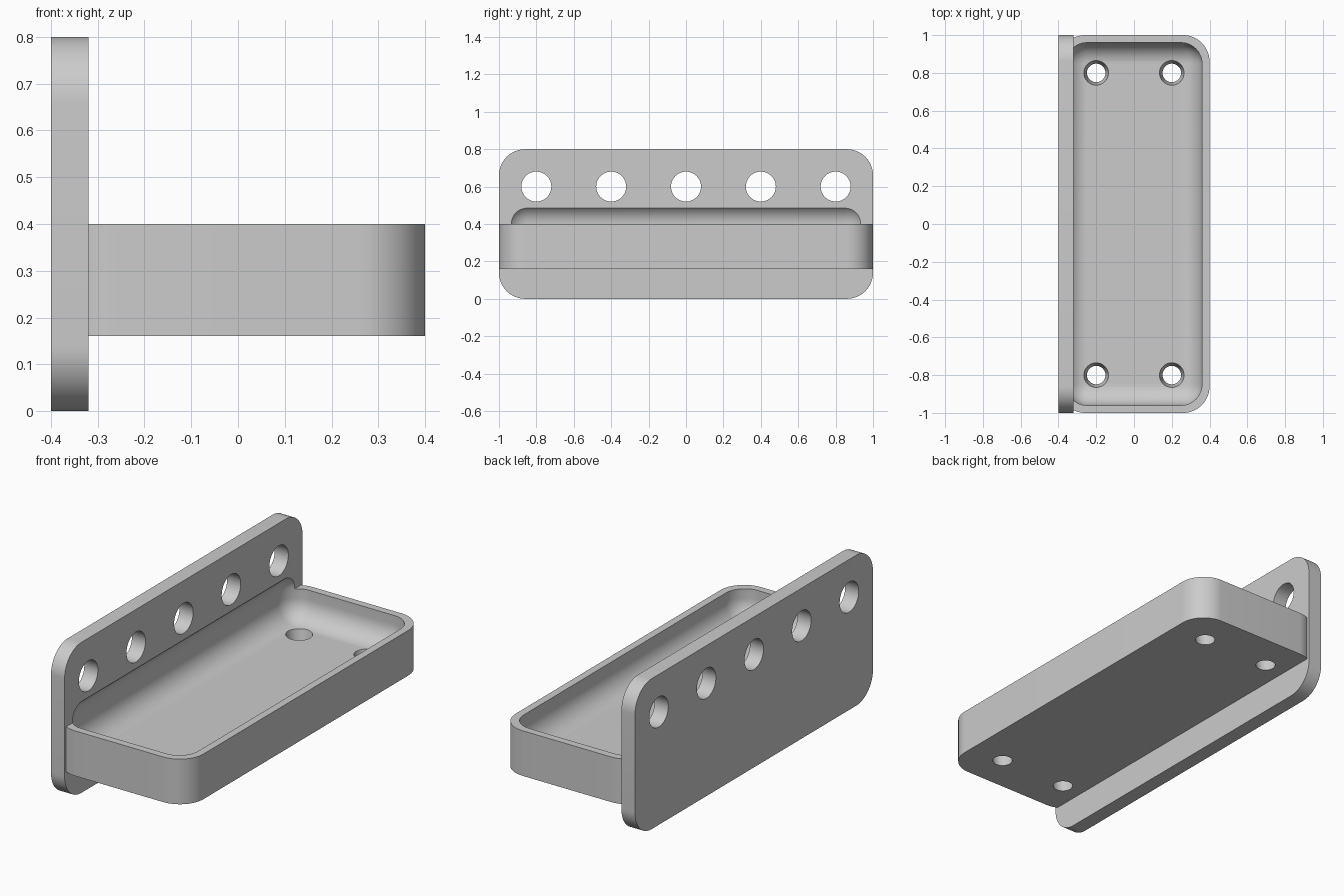
import bpy, bmesh
from math import pi, sin, cos, radians
from mathutils import Matrix, Vector

if "Cube" in bpy.data.objects:
    bpy.data.objects.remove(bpy.data.objects["Cube"], do_unlink=True)

grey = bpy.data.materials.new("plain grey")
grey.use_nodes = True
tone = (0.6, 0.6, 0.6, 1)
grey.diffuse_color = tone
grey.node_tree.nodes["Principled BSDF"].inputs["Base Color"].default_value = tone


def add(name, bm):
    bmesh.ops.recalc_face_normals(bm, faces=bm.faces)
    mesh = bpy.data.meshes.new(name)
    bm.to_mesh(mesh)
    bm.free()
    mesh.materials.append(grey)
    ob = bpy.data.objects.new(name, mesh)
    bpy.context.collection.objects.link(ob)
    return ob


def rounded_slab(name, lo, hi, axis, radius, steps=16):
    """Rounded rectangle extruded along the given axis."""
    u, v = [i for i in range(3) if i != axis]
    bm = bmesh.new()
    ring = []
    for quarter, (su, sv) in enumerate([(1, 1), (0, 1), (0, 0), (1, 0)]):
        cu = hi[u] - radius if su else lo[u] + radius
        cv = hi[v] - radius if sv else lo[v] + radius
        for i in range(steps + 1):
            a = (quarter + i / steps) * pi / 2
            p = Vector(lo)
            p[u], p[v] = cu + radius * cos(a), cv + radius * sin(a)
            ring.append(bm.verts.new(p))
    face = bm.faces.new(ring)
    out = bmesh.ops.extrude_face_region(bm, geom=[face])
    move = Vector()
    move[axis] = hi[axis] - lo[axis]
    bmesh.ops.translate(bm, vec=move,
                        verts=[g for g in out["geom"] if isinstance(g, bmesh.types.BMVert)])
    return add(name, bm)


def rounded_box(name, lo, hi, radius):
    bm = bmesh.new()
    bmesh.ops.create_cube(bm, size=1)
    lo, hi = Vector(lo), Vector(hi)
    bmesh.ops.scale(bm, vec=hi - lo, verts=bm.verts)
    bmesh.ops.translate(bm, vec=(lo + hi) / 2, verts=bm.verts)
    bmesh.ops.bevel(bm, geom=bm.edges[:], offset=radius, segments=12,
                    profile=0.5, affect="EDGES")
    return add(name, bm)


def cone(name, centre, r1, r2, depth, turn=Matrix()):
    bm = bmesh.new()
    bmesh.ops.create_cone(bm, cap_ends=True, segments=48, radius1=r1, radius2=r2,
                          depth=depth, matrix=Matrix.Translation(centre) @ turn)
    return add(name, bm)


def boolean(target, other, operation):
    mod = target.modifiers.new("boolean", "BOOLEAN")
    mod.operation, mod.solver, mod.object = operation, "EXACT", other
    bpy.context.view_layer.objects.active = target
    bpy.ops.object.modifier_apply(modifier=mod.name)
    bpy.data.objects.remove(other, do_unlink=True)


# Upright plate and tray body, fused
bracket = rounded_slab("tray_bracket", (-0.4, -1, 0), (-0.32, 1, 0.8), 0, 0.14)
tray = rounded_slab("tray_body", (-0.399, -1, 0.16), (0.4, 1, 0.4), 2, 0.14)
boolean(bracket, tray, "UNION")

# Soft hollow, which also bites into the plate
hollow = rounded_box("hollow", (-0.36, -0.96, 0.24), (0.36, 0.96, 0.511), 0.111)
boolean(bracket, hollow, "DIFFERENCE")

# Row of holes through the plate
for i in range(-2, 3):
    hole = cone("plate_hole", (-0.36, 0.4 * i, 0.6), 0.08, 0.08, 0.2,
                Matrix.Rotation(pi / 2, 4, "Y"))
    boolean(bracket, hole, "DIFFERENCE")

# Tapered drain holes in the floor
for x in (-0.2, 0.2):
    for y in (-0.8, 0.8):
        boolean(bracket, cone("drain_hole", (x, y, 0.2), 0.041, 0.073, 0.16), "DIFFERENCE")

bpy.ops.object.select_all(action="DESELECT")
bracket.select_set(True)
bpy.context.view_layer.objects.active = bracket
bpy.ops.object.shade_smooth_by_angle(angle=radians(30))
